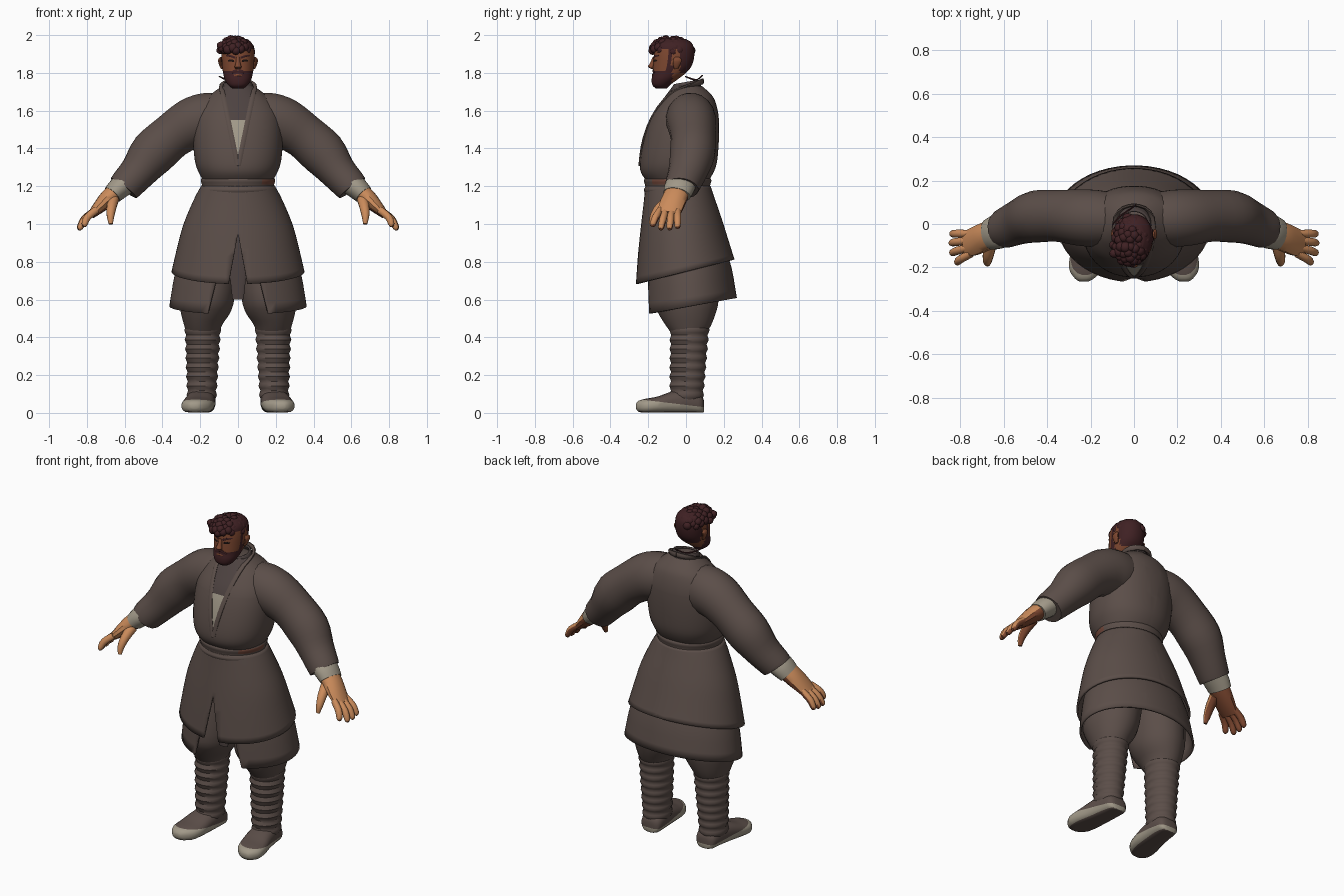
import bpy, bmesh, math, random
from mathutils import Vector

if "Cube" in bpy.data.objects:
    bpy.data.objects.remove(bpy.data.objects["Cube"], do_unlink=True)
random.seed(4)
X, Y, Z = Vector((1, 0, 0)), Vector((0, 1, 0)), Vector((0, 0, 1))


def material(name, *rgb):
    m = bpy.data.materials.new(name)
    m.use_nodes = True
    m.diffuse_color = (*rgb, 1)
    m.node_tree.nodes["Principled BSDF"].inputs["Base Color"].default_value = (*rgb, 1)
    return m


cloth = material("brown_cloth", .105, .076, .066)
trim = material("dark_cloth", .075, .055, .052)
cream = material("cream_linen", .36, .32, .25)
skin = material("warm_skin", .60, .26, .105)
shade_skin = material("deep_skin", .21, .065, .03)
hair_mat = material("dark_hair", .05, .015, .017)
rust = material("rust_cloth", .16, .06, .04)
ink = material("eye_black", .012, .007, .006)


def finish(bm, name, mats, angle=40):
    mesh = bpy.data.meshes.new(name)
    bmesh.ops.recalc_face_normals(bm, faces=bm.faces)
    bm.to_mesh(mesh)
    bm.free()
    for m in mats:
        mesh.materials.append(m)
    ob = bpy.data.objects.new(name, mesh)
    bpy.context.collection.objects.link(ob)
    bpy.ops.object.select_all(action='DESELECT')
    ob.select_set(True)
    bpy.context.view_layer.objects.active = ob
    bpy.ops.object.shade_smooth_by_angle(angle=math.radians(angle))
    return ob


def refine(rows, n):
    """Catmull-Rom interpolation of the section rows."""
    out = []
    for i in range(len(rows) - 1):
        a, b, c, d = (rows[max(0, min(len(rows) - 1, i + k))] for k in (-1, 0, 1, 2))
        for s in range(n):
            t = s / n
            out.append([q + .5 * t * (r - p + t * (2 * p - 5 * q + 4 * r - w + t * (3 * (q - r) + w - p)))
                        for p, q, r, w in zip(a, b, c, d)])
    return out + [list(rows[-1])]


def loft(name, rows, mats, seg=20, sub=3, axis=None, ref=Y, power=1, tilt=None,
         cap=True, cuts=(), drop=None, paint=None, floor=None, side=1):
    """Skin elliptical sections (x, y, z, radius u, radius v) along a path."""
    rows = refine(rows, sub)
    mid = [Vector((r[0] * side, r[1], r[2])) for r in rows]
    bm = bmesh.new()
    rings = []
    for i, r in enumerate(rows):
        t = axis or (mid[min(i + 1, len(mid) - 1)] - mid[max(i - 1, 0)]).normalized()
        v = (ref - t * ref.dot(t)).normalized()
        u = v.cross(t)
        ring = []
        for k in range(seg):
            a = 2 * math.pi * (k + .5) / seg
            ca, sa = math.cos(a), math.sin(a)
            p = mid[i] + u * math.copysign(abs(ca) ** power, ca) * r[3] \
                + v * math.copysign(abs(sa) ** power, sa) * r[4]
            if tilt:
                p.z += tilt * p.y * i / (len(rows) - 1)
            if floor is not None:
                p.z = max(p.z, floor)
            ring.append(bm.verts.new(p))
        rings.append(ring)
    for a, b in zip(rings, rings[1:]):
        for k in range(seg):
            bm.faces.new((a[k], a[(k + 1) % seg], b[(k + 1) % seg], b[k]))
    if cap:
        bm.faces.new(rings[0])
        bm.faces.new(rings[-1])
    bmesh.ops.recalc_face_normals(bm, faces=bm.faces)
    for co, no in cuts:
        bmesh.ops.bisect_plane(bm, geom=bm.verts[:] + bm.edges[:] + bm.faces[:],
                               plane_co=co, plane_no=no)
    bm.normal_update()
    if drop:
        bmesh.ops.delete(bm, geom=[f for f in bm.faces if drop(f.calc_center_median())], context='FACES')
    if paint:
        for f in bm.faces:
            f.material_index = paint(f.calc_center_median(), f.normal)
    return finish(bm, name, mats)


def body(z, rx, front, back):
    return (0, (front + back) / 2, z, rx, (back - front) / 2)


def wedge(apex, x, z):
    """Mirrored pair of cutting planes from a centre apex to (x, z)."""
    return [((0, 0, apex), (z - apex, 0, -s * x)) for s in (1, -1)]


def thicken(ob, amount):
    m = ob.modifiers.new("thickness", 'SOLIDIFY')
    m.thickness, m.offset = amount, 0


# Jacket body with a V neck showing the shirt
def chest_paint(c, n):
    inside = c.y < 0 and c.z > 1.3 and abs(c.x) < .085 * (c.z - 1.3) / .43
    return 0 if not inside else (1 if 1.36 < c.z < 1.55 else 2)


torso = loft("jacket_body", [
    body(1.23, .185, -.21, .12), body(1.27, .207, -.238, .145), body(1.32, .226, -.245, .163),
    body(1.40, .236, -.235, .172), body(1.50, .237, -.21, .176), body(1.58, .225, -.178, .172),
    body(1.65, .185, -.13, .155), body(1.69, .14, -.10, .13), body(1.73, .085, -.07, .085)],
    [cloth, cream, trim], seg=40, axis=Z, power=.92, paint=chest_paint,
    cuts=wedge(1.3, .085, 1.73) + [((0, 0, 1.55), Z), ((0, 0, 1.36), Z)])
bpy.context.view_layer.update()


def on_front(ob, x, z):
    hit, p, _, _ = ob.ray_cast(Vector((x, -1, z)), Y)
    return tuple(p) if hit else (x, -.1, z)


for s, tag in ((1, "left"), (-1, "right")):
    # Lapel running down to the belt, and collar round the neck
    edge = [(*on_front(torso, .087 * t, 1.3 + .42 * t), .014, .008) for t in (.02, .25, .5, .75, .96)]
    loft(tag + "_lapel", edge + [(.083, .03, 1.735, .016, .008), (.05, .075, 1.75, .016, .008),
                                 (0, .088, 1.755, .016, .008)], [cloth], seg=8, sub=2, side=s)
    # Sleeve, linen cuff and hand
    loft(tag + "_sleeve", [
        (.08, .02, 1.565, .13, .12), (.17, .025, 1.555, .14, .132), (.25, .03, 1.53, .135, .13),
        (.35, .038, 1.465, .122, .12), (.45, .034, 1.375, .124, .12), (.525, .01, 1.28, .1, .104),
        (.59, -.018, 1.208, .09, .092), (.605, -.023, 1.19, .086, .088)], [cloth], side=s)
    loft(tag + "_cuff", [(.58, -.02, 1.225, .06, .08), (.63, -.036, 1.19, .06, .08),
                         (.665, -.048, 1.155, .052, .073)], [cream], side=s)

    def palm_paint(c, n):
        return 1 if -n.z + .5 * n.y > .35 else 0

    parts = {"palm": [(.65, -.045, 1.172, .048, .066), (.69, -.06, 1.135, .046, .066),
                      (.735, -.08, 1.09, .035, .066), (.775, -.092, 1.05, .022, .06)],
             "thumb": [(.66, -.085, 1.13, .03, .03), (.67, -.14, 1.085, .026, .026),
                       (.675, -.172, 1.04, .02, .02), (.673, -.185, 1.0, .011, .011)]}
    tips = {"index": (.82, -.18, .99), "middle": (.845, -.135, .972),
            "ring": (.848, -.088, .972), "little": (.845, -.045, .98)}
    for k, (finger, tip) in enumerate(tips.items()):
        base = Vector((.75, -.137 + .031 * k, 1.075))
        tip = Vector(tip)
        knuckle = base.lerp(tip, .55) + Vector((.008, 0, .008))
        parts[finger] = [(*base, .02, .017), (*knuckle, .02, .019), (*base.lerp(tip, .9), .016, .016),
                         (*tip, .008, .008)]
    for part, rows in parts.items():
        loft(f"{tag}_{part}", rows, [skin, shade_skin], seg=12, side=s, paint=palm_paint)

    # Baggy trousers
    loft(tag + "_trouser", [
        (.12, .01, .92, .12, .14), (.15, .01, .75, .148, .17), (.165, .0, .6, .147, .175),
        (.172, .005, .53, .132, .155), (.184, .012, .47, .104, .125), (.186, .015, .43, .09, .1)],
        [cloth], axis=Z, side=s)
    # Wrapped shin with soft folds
    folds = []
    for i in range(17):
        t = i / 16
        r = .006 if i % 2 else -.003
        folds.append((.186 + .006 * t, .02 - .018 * t, .46 - .39 * t,
                      .094 - .02 * t + r, .102 - .016 * t + r))
    loft(tag + "_leg_wrap", folds, [cloth], sub=2, axis=Z, side=s)
    # Shoe with pale sole rim
    loft(tag + "_shoe", [
        (.185, .095, .035, .03, .03), (.186, .08, .045, .05, .06), (.19, .02, .06, .065, .072),
        (.2, -.07, .055, .06, .078), (.212, -.15, .042, .045, .084), (.222, -.21, .036, .04, .076),
        (.228, -.25, .035, .03, .045), (.23, -.265, .035, .012, .02)], [cloth, cream], axis=-Y, ref=X,
        power=.8, floor=.003, side=s, cuts=[((0, 0, .042), (0, .12, 1))],
        paint=lambda c, n: 1 if c.z + .12 * c.y < .042 and n.z > -.8 else 0)

# Belt sash with a worn patch
loft("waist_sash", [body(1.16, .192, -.215, .13), body(1.18, .2, -.224, .137), body(1.2, .19, -.216, .128),
                    body(1.23, .198, -.224, .135), body(1.245, .192, -.217, .128),
                    body(1.265, .195, -.222, .133)], [cloth, rust], seg=40, axis=Z,
     paint=lambda c, n: 1 if c.x > .13 and c.y < -.04 and 1.205 < c.z < 1.235 else 0)

# Jacket skirt with front slit and a hem that rises to the back
skirt = loft("jacket_skirt", [
    body(1.2, .19, -.21, .125), body(1.13, .228, -.218, .145), body(1.0, .283, -.235, .185),
    body(.87, .318, -.25, .22), body(.748, .346, -.262, .252)], [cloth], seg=48, axis=Z, tilt=.25,
    cap=False, cuts=wedge(.95, .05, .68),
    drop=lambda c: c.y < 0 and c.z < .95 and abs(c.x) < .05 * (.95 - c.z) / .27)
thicken(skirt, .012)
# Lower skirt layer, open over the trousers
lower = loft("lower_skirt", [
    body(.9, .27, -.19, .19), body(.75, .325, -.208, .235), body(.56, .358, -.214, .264)],
    [cloth], seg=48, axis=Z, tilt=.18, cap=False, cuts=wedge(1.16, .16, .52),
    drop=lambda c: c.y < 0 and abs(c.x) < .25 * (1.16 - c.z))
thicken(lower, .012)
# Hanging panel behind the slit
loft("inner_panel", [(0, -.14, 1.0, .05, .008), (0, -.145, .8, .05, .008), (0, -.14, .6, .03, .008)],
     [trim], axis=Z)
# Standing collar
collar = loft("collar", [body(1.69, .09, -.085, .09), body(1.725, .078, -.072, .075),
                         body(1.75, .068, -.06, .06)], [trim], seg=24, axis=Z, tilt=.2, cap=False)
thicken(collar, .01)


# Head with beard and close back hair
def head_paint(c, n):
    beard = c.z < 1.805 and c.y < -.075
    sideburn = -.1 < c.y < -.07 and c.z < 1.93 and abs(c.x) > .06
    return 1 if beard or sideburn or c.z > 1.925 or (c.y > -.035 and c.z > 1.80) else 0


head = loft("head", [
    body(1.718, .03, -.16, -.10), body(1.735, .052, -.178, -.085), body(1.765, .07, -.182, -.045),
    body(1.8, .079, -.176, .0), body(1.84, .085, -.174, .032), body(1.9, .087, -.17, .045),
    body(1.95, .078, -.16, .036), body(1.98, .045, -.125, .0)], [shade_skin, hair_mat], seg=36, sub=4,
    axis=Z, power=.92, paint=head_paint)
bpy.context.view_layer.update()


def plate(name, x0, z0, x1, z1, width, mat):
    a, b = on_front(head, x0, z0), on_front(head, x1, z1)
    m = on_front(head, (x0 + x1) / 2, (z0 + z1) / 2 + .003)
    loft(name, [(*a, .002, width), (*m, .003, width), (*b, .002, width * .6)], [mat], seg=8, ref=Z)


for s, tag in ((1, "left"), (-1, "right")):
    plate(tag + "_eye", .022 * s, 1.862, .052 * s, 1.864, .006, ink)
    plate(tag + "_brow", .014 * s, 1.88, .062 * s, 1.892, .006, hair_mat)
    plate(tag + "_moustache", .002 * s, 1.812, .04 * s, 1.798, .008, hair_mat)
    loft(tag + "_ear", [(.082, -.052, 1.82, .008, .01), (.09, -.05, 1.84, .01, .018),
                        (.096, -.046, 1.868, .01, .024), (.09, -.046, 1.884, .005, .012)],
         [shade_skin], seg=12, axis=Z, side=s)
loft("nose", [(0, -.166, 1.885, .009, .01), (0, -.178, 1.85, .013, .014), (0, -.186, 1.832, .019, .016),
              (0, -.172, 1.82, .012, .01)], [shade_skin], seg=12, axis=Z)
plate("mouth", -.022, 1.786, .022, 1.786, .005, shade_skin)

# Curly hair: rows of rounded locks, thicker over the brow
bm = bmesh.new()
for i in range(60):
    a = i * 2.4
    h = .2 + .8 * (i + .5) / 60
    w = math.sqrt(1 - h * h)
    p = Vector((-.008 + .08 * w * math.cos(a), -.068 + .1 * w * math.sin(a), 1.895 + .08 * h))
    if p.y < -.08:
        p += Vector((-.01, -.012, .004))
    new = bmesh.ops.create_icosphere(bm, subdivisions=2, radius=random.uniform(.02, .027))["verts"]
    bmesh.ops.translate(bm, vec=p, verts=new)
for x, z in ((-.085, 1.93), (-.07, 1.92), (-.092, 1.945)):
    new = bmesh.ops.create_icosphere(bm, subdivisions=2, radius=.021)["verts"]
    bmesh.ops.translate(bm, vec=(x, -.135, z), verts=new)
for v in bm.verts:
    v.co.z = min(v.co.z, 2)
finish(bm, "curly_hair", [hair_mat])

# Thin tie behind the neck
loft("neck_tie", [(-.1, -.005, 1.782, .003, .003), (-.07, .03, 1.768, .005, .005),
                  (-.03, .06, 1.765, .004, .004), (.01, .088, 1.787, .004, .004)], [hair_mat], seg=6, ref=Z)
